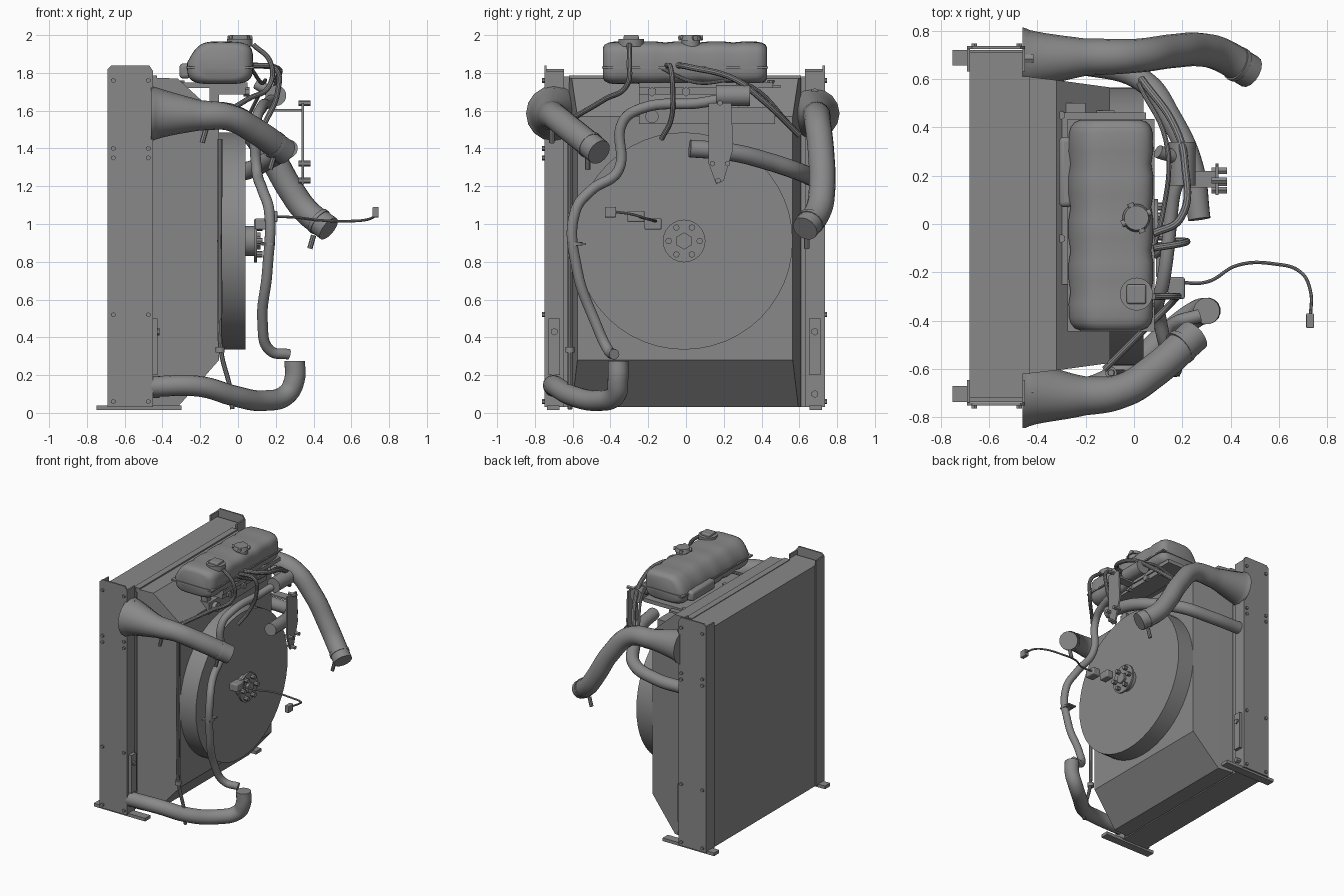
import bpy, bmesh, math
from mathutils import Vector

if "Cube" in bpy.data.objects:
    bpy.data.objects.remove(bpy.data.objects["Cube"])

metal = bpy.data.materials.new("mid_grey")
metal.use_nodes = True
GREY = (0.25, 0.25, 0.25, 1)
metal.diffuse_color = GREY
metal.node_tree.nodes["Principled BSDF"].inputs["Base Color"].default_value = GREY


def finish(ob, name, bevel=0, smooth=True):
    ob.name = name
    ob.data.materials.clear()
    ob.data.materials.append(metal)
    if bevel:
        m = ob.modifiers.new("bevel", "BEVEL")
        m.width, m.segments = bevel, 3
    if smooth:
        bpy.ops.object.select_all(action="DESELECT")
        ob.select_set(True)
        bpy.context.view_layer.objects.active = ob
        bpy.ops.object.shade_smooth_by_angle(angle=math.radians(35))
    return ob


def from_bmesh(name, bm, **kw):
    bmesh.ops.recalc_face_normals(bm, faces=bm.faces)
    me = bpy.data.meshes.new(name)
    bm.to_mesh(me)
    bm.free()
    ob = bpy.data.objects.new(name, me)
    bpy.context.collection.objects.link(ob)
    return finish(ob, name, **kw)


def box(name, x, y, z, bevel=0):
    """Box from three (min, max) ranges."""
    bm = bmesh.new()
    bmesh.ops.create_cube(bm, size=1)
    for v in bm.verts:
        v.co = [(a + b) / 2 + c * (b - a) for (a, b), c in zip((x, y, z), v.co)]
    return from_bmesh(name, bm, bevel=bevel, smooth=bevel > 0)


def rod(name, a, b, r, r2=None, sides=24):
    """Cylinder or cone from point a to point b."""
    a, b = Vector(a), Vector(b)
    bm = bmesh.new()
    bmesh.ops.create_cone(bm, cap_ends=True, segments=sides, radius1=r,
                          radius2=r if r2 is None else r2, depth=(b - a).length)
    rot = (b - a).to_track_quat("Z", "Y")
    for v in bm.verts:
        v.co = rot @ v.co + (a + b) / 2
    return from_bmesh(name, bm)


def hose(name, points, r, detail=6):
    """Smooth tube through points; a fourth value scales the radius there."""
    cu = bpy.data.curves.new(name, "CURVE")
    cu.dimensions = "3D"
    cu.bevel_depth, cu.bevel_resolution = r, detail
    cu.resolution_u, cu.use_fill_caps = 8, True
    sp = cu.splines.new("BEZIER")
    sp.bezier_points.add(len(points) - 1)
    for bp, p in zip(sp.bezier_points, points):
        bp.co = p[:3]
        bp.radius = p[3] if len(p) > 3 else 1
        bp.handle_left_type = bp.handle_right_type = "AUTO"
    ob = bpy.data.objects.new(name, cu)
    bpy.context.collection.objects.link(ob)
    bpy.ops.object.select_all(action="DESELECT")
    ob.select_set(True)
    bpy.context.view_layer.objects.active = ob
    bpy.ops.object.convert(target="MESH")
    return finish(bpy.context.object, name)


def loft(name, rings, **kw):
    bm = bmesh.new()
    rows = [[bm.verts.new(p) for p in ring] for ring in rings]
    n = len(rows[0])
    for r0, r1 in zip(rows, rows[1:]):
        for i in range(n):
            bm.faces.new((r0[i], r0[(i + 1) % n], r1[(i + 1) % n], r1[i]))
    bm.faces.new(rows[0])
    bm.faces.new(rows[-1])
    return from_bmesh(name, bm, **kw)


# Radiator core and channel-shaped side frames on feet
box("radiator_core", (-0.68, -0.46), (-0.72, 0.71), (0.03, 1.78))
box("core_top_lip", (-0.48, -0.43), (-0.62, 0.61), (1.75, 1.785))
for side, name in ((-1, "front"), (1, "rear")):
    out = -0.75 if side < 0 else 0.735
    skin, inner = out - side * 0.012, out - side * 0.105
    ys = tuple(sorted((out, skin)))
    flange = tuple(sorted((out, inner)))
    loft(name + "_frame_web", [[(x, y, z) for x, z in (
        (-0.69, 0.03), (-0.45, 0.03), (-0.45, 1.81), (-0.47, 1.84), (-0.67, 1.84), (-0.69, 1.82))]
        for y in ys], smooth=False)
    box(name + "_frame_outer_flange", (-0.69, -0.678), flange, (0.03, 1.82))
    box(name + "_frame_inner_flange", (-0.462, -0.45), flange, (0.03, 1.81))
    foot = sorted((out - side * 0.015, out - side * 0.08))
    box(name + "_foot", (-0.75, -0.3), foot, (0.015, 0.04))
    for z in (0.06, 0.52, 1.35, 1.4, 1.76):
        for x in (-0.66, -0.475):
            rod(name + "_frame_bolt", (x, out - side * 0.01, z), (x, out + side * 0.012, z), 0.013, sides=6)
    mid = (out + inner) / 2
    box(name + "_lower_plate", (-0.45, -0.425), (mid - 0.03, mid + 0.03), (0.2, 0.5))
    for z in (0.1, 0.43, 1.7):
        rod(name + "_plate_bolt", (-0.45, mid, z), (-0.415, mid, z), 0.02, sides=6)

# Fan shroud, tapering to the fan ring
loft("fan_shroud", [[(x, -0.005 + s * w, z) for s, z in ((-1, lo), (1, lo), (1, hi), (-1, hi))]
                    for x, w, lo, hi in ((-0.45, 0.615, 0.03, 1.775), (-0.32, 0.6, 0.03, 1.77),
                                         (-0.1, 0.57, 0.28, 1.57))], smooth=False)
rod("fan_ring", (-0.11, -0.01, 0.91), (0.04, -0.01, 0.91), 0.575, sides=48)

# Fan hub with bolts
HUB = (-0.01, 0.91)
rod("hub_barrel", (0.03, *HUB), (0.09, *HUB), 0.08)
rod("hub_flange", (0.085, *HUB), (0.1, *HUB), 0.113)
rod("hub_centre", (0.09, *HUB), (0.12, *HUB), 0.045, sides=6)
for i in range(6):
    a = math.tau * i / 6
    y, z = HUB[0] + 0.082 * math.cos(a), HUB[1] + 0.082 * math.sin(a)
    rod("hub_bolt", (0.1, y, z), (0.13, y, z), 0.017, sides=8)

# Ribbed expansion tank
def tank_ring(y, scale):
    ring = []
    for i in range(32):
        a = math.tau * i / 32
        c, s = math.cos(a), math.sin(a)
        px = math.copysign(abs(c) ** 0.5, c)
        pz = math.copysign(abs(s) ** 0.5, s)
        slope = 0.06 * max(0, pz) * max(0, -px)
        ring.append((-0.095 + (0.175 * px + slope) * scale, y, 1.853 + 0.113 * pz * scale))
    return ring

sections = [(-0.44, 0.72), (-0.43, 0.86), (-0.41, 0.95), (-0.385, 0.99)]
for groove in (-0.28, -0.11, 0.07, 0.25):
    sections += [(groove - 0.05, 1), (groove, 0.955), (groove + 0.05, 1)]
sections += [(0.375, 0.99), (0.4, 0.95), (0.42, 0.86), (0.43, 0.72)]
loft("expansion_tank", [tank_ring(y, s) for y, s in sections])
box("tank_seam", (-0.275, 0.085), (-0.445, 0.435), (1.822, 1.834))

# Tank caps
rod("square_cap_neck", (0.01, -0.29, 1.94), (0.01, -0.29, 1.98), 0.068)
box("square_cap", (-0.03, 0.05), (-0.33, -0.25), (1.97, 2.0), bevel=0.008)
rod("round_cap_neck", (0.01, 0.025, 1.94), (0.01, 0.025, 1.975), 0.05)
rod("round_cap", (0.01, 0.025, 1.972), (0.01, 0.025, 2.0), 0.058, 0.05)
for rot in (0.4, 0.4 + math.pi / 2):
    dx, dy = 0.066 * math.cos(rot), 0.066 * math.sin(rot)
    rod("round_cap_grip", (0.01 - dx, 0.025 - dy, 1.985), (0.01 + dx, 0.025 + dy, 1.985), 0.014)

# Tank support bracket and nozzles
box("tank_support", (-0.32, 0.05), (-0.25, 0.46), (1.72, 1.75))
for y in (-0.06, 0.45):
    box("support_tab", (-0.34, -0.2), (y - 0.05, y + 0.05), (1.72, 1.735))
    rod("support_bolt", (-0.3, y, 1.72), (-0.3, y, 1.76), 0.018, sides=6)
box("tank_side_boss", (-0.31, -0.25), (0.07, 0.36), (1.77, 1.85), bevel=0.02)
box("support_crossbar", (-0.12, 0.04), (-0.25, 0.32), (1.685, 1.735))
for y in (-0.18, 0.0, 0.2):
    rod("crossbar_bolt", (0.03, y, 1.7), (0.06, y, 1.7), 0.025, sides=6)
box("shroud_top_bracket", (-0.2, -0.08), (-0.25, 0.47), (1.53, 1.62))
for y in (-0.22, 0.3):
    box("support_post", (-0.15, -0.1), (y - 0.025, y + 0.025), (1.55, 1.72))
rod("bracket_boss", (-0.1, -0.18, 1.57), (-0.05, -0.18, 1.57), 0.035)

# Large air pipes
hose("front_air_pipe", [(-0.46, -0.7, 1.585, 2.1), (-0.43, -0.7, 1.585, 1.95), (-0.2, -0.71, 1.575, 1.15),
                        (-0.05, -0.69, 1.565), (0.08, -0.61, 1.5), (0.25, -0.46, 1.38)], 0.07)
hose("rear_air_pipe", [(-0.46, 0.68, 1.585, 1.9), (-0.43, 0.68, 1.585, 1.75), (-0.2, 0.69, 1.575, 1.1),
                       (0, 0.695, 1.55), (0.16, 0.715, 1.38), (0.28, 0.72, 1.18), (0.36, 0.7, 1.07),
                       (0.48, 0.63, 0.975)], 0.07)
rod("front_pipe_clamp", (0.185, -0.515, 1.425), (0.2, -0.503, 1.414), 0.074)
rod("rear_pipe_clamp", (0.42, 0.665, 1.02), (0.435, 0.657, 1.008), 0.074)
for x, y, z in ((-0.17, -0.71, 1.5), (0.19, -0.52, 1.36), (0.4, 0.64, 0.94)):
    rod("clamp_screw", (x, y, z), (x - 0.02, y, z - 0.07), 0.014, sides=8)

# Coolant hoses
hose("upper_coolant_pipe", [(-0.46, 0.67, 1.25), (-0.2, 0.66, 1.25), (0.04, 0.59, 1.28), (0.15, 0.44, 1.33),
                            (0.24, 0.24, 1.38), (0.27, 0.02, 1.4)], 0.047)
hose("lower_coolant_pipe", [(-0.46, -0.7, 0.14), (-0.2, -0.69, 0.14), (-0.02, -0.6, 0.09), (0.14, -0.46, 0.065),
                            (0.26, -0.37, 0.1), (0.3, -0.36, 0.18), (0.3, -0.36, 0.275)], 0.055)
hose("long_coolant_hose", [(0.27, -0.38, 0.31), (0.17, -0.41, 0.33), (0.13, -0.48, 0.48), (0.155, -0.575, 0.75),
                           (0.165, -0.585, 1.07), (0.13, -0.5, 1.18), (0.1, -0.36, 1.28), (0.095, -0.335, 1.54),
                           (0.12, -0.24, 1.61), (0.16, 0.1, 1.645), (0.18, 0.26, 1.69), (0.1, 0.3, 1.74)], 0.028)
rod("hose_clip", (0.16, -0.585, 0.885), (0.16, -0.585, 0.905), 0.036)
box("clip_tab", (0.12, 0.19), (-0.63, -0.53), (0.89, 0.9))

# Thin vent and drain lines
hose("drain_line", [(-0.03, -0.615, 0.02), (-0.04, -0.615, 0.12), (-0.09, -0.615, 0.33), (-0.095, -0.615, 0.6),
                    (-0.095, -0.615, 1.45)], 0.013, 3)
rod("drain_line_clip", (-0.095, -0.615, 0.32), (-0.095, -0.615, 0.35), 0.024)
hose("front_vent_line", [(0.08, -0.3, 1.95), (0.17, -0.3, 1.86), (0.17, -0.31, 1.74), (0.05, -0.43, 1.66),
                         (-0.12, -0.6, 1.56)], 0.014, 3)
hose("middle_vent_line", [(0.08, -0.1, 1.84), (0.2, -0.08, 1.82), (0.21, -0.07, 1.7), (0.15, -0.08, 1.55),
                          (0.09, -0.13, 1.45)], 0.014, 3)
hose("rear_vent_line", [(0.08, -0.04, 1.84), (0.19, 0.02, 1.83), (0.21, 0.25, 1.77), (0.17, 0.4, 1.66),
                        (0.03, 0.6, 1.47)], 0.016, 3)
hose("overflow_line", [(0.06, -0.16, 1.84), (0.12, 0.05, 1.75), (0.14, 0.3, 1.75), (0.02, 0.58, 1.5)], 0.01, 3)

# Hose junction and hanging bracket plate
rod("hose_junction", (0.2, 0.16, 1.68), (0.2, 0.34, 1.68), 0.055)
box("bracket_arm", (0.18, 0.345), (0.15, 0.22), (1.595, 1.61))
loft("hanging_plate", [[(x, y, z) for y, z in ((0.12, 1.64), (0.24, 1.64), (0.25, 1.4), (0.2, 1.23),
                                               (0.16, 1.21), (0.12, 1.32))] for x in (0.337, 0.35)], smooth=False)
for y, z in ((0.14, 1.32), (0.22, 1.32), (0.17, 1.23), (0.18, 1.64)):
    rod("plate_bolt", (0.32, y, z), (0.385, y, z), 0.015, sides=6)

# Sensor plug and wiring lead
box("sensor_plug", (0.09, 0.15), (-0.22, -0.13), (0.97, 1.03), bevel=0.008)
box("sensor_socket", (0.14, 0.21), (-0.31, -0.22), (1.01, 1.07), bevel=0.008)
hose("wiring_lead", [(0.17, -0.24, 1.04), (0.3, -0.24, 1.035), (0.43, -0.17, 1.02), (0.58, -0.165, 1.015),
                     (0.69, -0.2, 1.025), (0.73, -0.28, 1.05), (0.73, -0.38, 1.065)], 0.007, 2)
box("lead_connector", (0.712, 0.745), (-0.43, -0.37), (1.035, 1.09), bevel=0.005)
